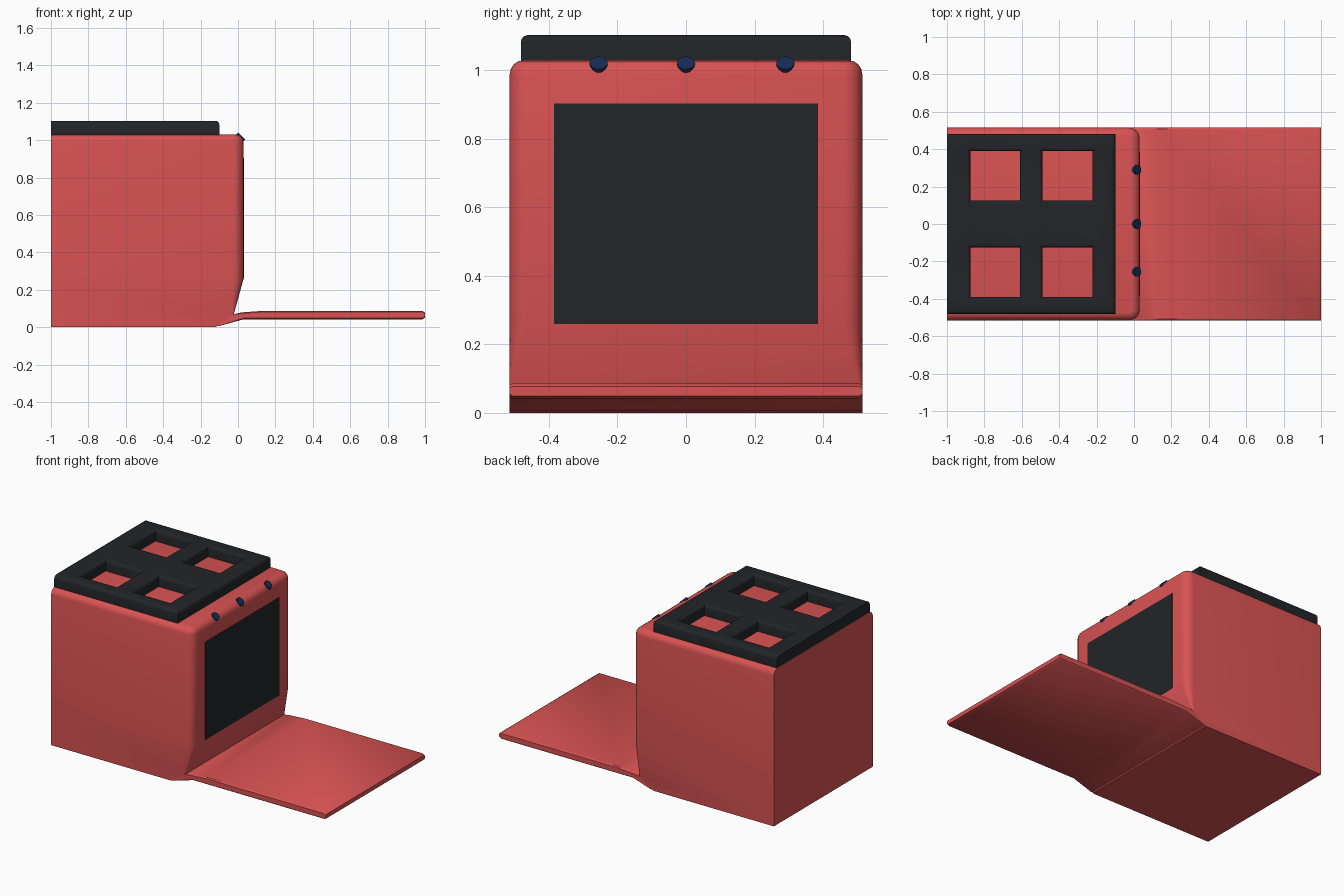
import bpy, bmesh
from math import sin, cos, pi
from mathutils import Vector

if "Cube" in bpy.data.objects:
    bpy.data.objects.remove(bpy.data.objects["Cube"])


def material(name, rgb):
    m = bpy.data.materials.new(name)
    m.diffuse_color = (*rgb, 1)
    m.use_nodes = True
    m.node_tree.nodes["Principled BSDF"].inputs["Base Color"].default_value = m.diffuse_color
    return m


RED = material("red_enamel", (0.69, 0.085, 0.085))
BLACK = material("black_iron", (0.016, 0.018, 0.021))
BLUE = material("dark_blue", (0.008, 0.025, 0.09))


def finish(bm, name, mat):
    bmesh.ops.recalc_face_normals(bm, faces=bm.faces[:])
    mesh = bpy.data.meshes.new(name)
    bm.to_mesh(mesh)
    bm.free()
    ob = bpy.data.objects.new(name, mesh)
    bpy.context.collection.objects.link(ob)
    mesh.materials.append(mat)
    bpy.ops.object.select_all(action='DESELECT')
    bpy.context.view_layer.objects.active = ob
    ob.select_set(True)
    bpy.ops.object.shade_smooth_by_angle(angle=0.6)
    return ob


# Oven body: stacked outlines with rounded front corners
def outline(z, front, half, b):
    arc = [(front - b + b * sin(a), half - b + b * cos(a))
           for a in (i * pi / 8 for i in range(5))]
    pts = [(-1, half)] + arc + [(x, -y) for x, y in reversed(arc)] + [(-1, -half)]
    return [(x, y, z) for x, y in pts]


W, TOP, R = 0.515, 1.03, 0.042
levels = [(0, -0.12, W, 0.004), (0.07, -0.022, W, 0.004), (0.26, 0.03, W, 0.055)]
for i in range(5):
    a = i * pi / 8
    d = R * (1 - cos(a))
    levels.append((TOP - R + R * sin(a), 0.03 - d, W - d, 0.055 - d))

bm = bmesh.new()
rings = [[bm.verts.new(p) for p in outline(*lv)] for lv in levels]
for lo, hi in zip(rings, rings[1:]):
    for i in range(len(lo)):
        j = (i + 1) % len(lo)
        bm.faces.new((lo[i], lo[j], hi[j], hi[i]))
bm.faces.new(rings[0])
bm.faces.new(rings[-1])
finish(bm, "oven_body", RED)

# Open door: side profile swept across the width
profile = [(-0.15, 0.002), (-0.1, 0.006), (0.03, 0.042), (0.985, 0.042), (1, 0.05),
           (1, 0.077), (0.985, 0.087), (0.13, 0.087), (0.02, 0.079), (-0.03, 0.068)]
bm = bmesh.new()
sections = []
for y, s in ((-W, 0.006), (-W + 0.008, 0), (W - 0.008, 0), (W, 0.006)):
    sec = []
    for x, z in profile:
        dz = 0 if x < 0.02 else (s if z < 0.064 else -s)
        sec.append(bm.verts.new((x, y, z + dz)))
    sections.append(sec)
for p, q in zip(sections, sections[1:]):
    for i in range(len(p)):
        j = (i + 1) % len(p)
        bm.faces.new((p[i], p[j], q[j], q[i]))
bm.faces.new(sections[0])
bm.faces.new(sections[-1])
finish(bm, "open_door", RED)

# Dark oven opening
bm = bmesh.new()
bmesh.ops.create_cube(bm, size=1)
for v in bm.verts:
    v.co = Vector((0.027 + v.co.x * 0.01, v.co.y * 0.772, 0.582 + v.co.z * 0.644))
finish(bm, "oven_opening", BLACK)

# Hob grate: slab with four square holes and rounded upper edges
xs = [-1, -0.875, -0.61, -0.49, -0.222, -0.1]
ys = [-0.482, -0.39, -0.125, 0.125, 0.39, 0.482]
Z0, Z1 = 1.028, 1.103
bm = bmesh.new()
grid = [[bm.verts.new((x, y, Z0)) for y in ys] for x in xs]
for i in range(5):
    for j in range(5):
        if not (i in (1, 3) and j in (1, 3)):
            bm.faces.new((grid[i][j], grid[i + 1][j], grid[i + 1][j + 1], grid[i][j + 1]))
ext = bmesh.ops.extrude_face_region(bm, geom=bm.faces[:])
for v in ext["geom"]:
    if isinstance(v, bmesh.types.BMVert):
        v.co.z = Z1
bmesh.ops.recalc_face_normals(bm, faces=bm.faces[:])
rims = [e for e in bm.edges
        if all(v.co.z > 1.1 for v in e.verts)
        and not all(v.co.x < -0.99 for v in e.verts)
        and len(e.link_faces) == 2 and e.calc_face_angle() > 1]
bmesh.ops.bevel(bm, geom=rims, offset=0.02, segments=3, profile=0.5, affect='EDGES')
finish(bm, "hob_grate", BLACK)

# Control knobs on the rounded front edge
axis = Vector((1, 0, 1)).normalized()
turn = axis.to_track_quat('Z', 'Y').to_matrix().to_4x4()
for n, y in enumerate((-0.255, 0, 0.29), 1):
    bm = bmesh.new()
    bmesh.ops.create_cone(bm, cap_ends=True, segments=16, radius1=0.028,
                          radius2=0.026, depth=0.03)
    bm.transform(turn)
    bmesh.ops.translate(bm, verts=bm.verts[:], vec=Vector((0.018, y, 1.02)) - axis * 0.012)
    finish(bm, f"knob_{n}", BLUE)
